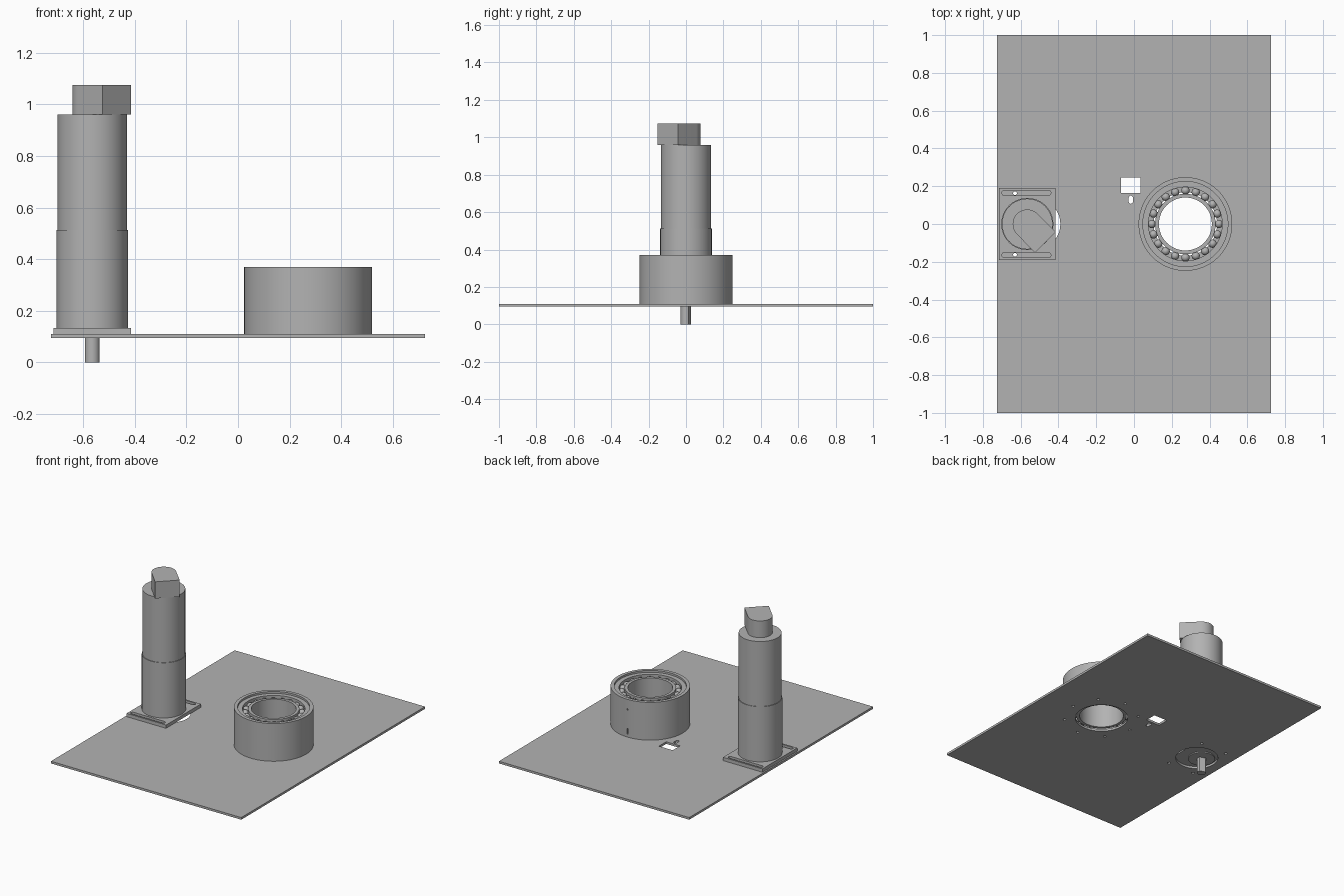
import bpy, bmesh, math
from mathutils import Matrix

if "Cube" in bpy.data.objects:
    bpy.data.objects.remove(bpy.data.objects["Cube"])

grey = bpy.data.materials.new("plain grey")
grey.use_nodes = True
grey.diffuse_color = (0.45, 0.45, 0.45, 1)
grey.node_tree.nodes["Principled BSDF"].inputs["Base Color"].default_value = grey.diffuse_color


def finish(name, bm):
    """Turn a bmesh into a grey object with sharp edges kept."""
    bmesh.ops.recalc_face_normals(bm, faces=bm.faces)
    mesh = bpy.data.meshes.new(name)
    bm.to_mesh(mesh)
    bm.free()
    mesh.materials.append(grey)
    obj = bpy.data.objects.new(name, mesh)
    bpy.context.collection.objects.link(obj)
    smooth(obj)
    return obj


def select(obj):
    bpy.ops.object.select_all(action='DESELECT')
    obj.select_set(True)
    bpy.context.view_layer.objects.active = obj


def smooth(obj):
    select(obj)
    bpy.ops.object.shade_smooth_by_angle(angle=math.radians(30))


def arc(cx, cy, r, start=0, end=360, n=64):
    """Points on an arc; a full circle leaves out the repeated point."""
    count = n if end - start == 360 else n + 1
    angles = [math.radians(start + (end - start) * i / n) for i in range(count)]
    return [(cx + r * math.cos(a), cy + r * math.sin(a)) for a in angles]


def rect(x0, x1, y0, y1):
    return [(x0, y0), (x1, y0), (x1, y1), (x0, y1)]


def slot(x0, x1, y, r):
    return arc(x1 - r, y, r, -90, 90, 12) + arc(x0 + r, y, r, 90, 270, 12)


def prisms(name, outlines, z0, z1):
    """Extrude each flat outline between two heights."""
    bm = bmesh.new()
    for points in outlines:
        face = bm.faces.new([bm.verts.new((x, y, z0)) for x, y in points])
        top = bmesh.ops.extrude_face_region(bm, geom=[face], use_keep_orig=True)
        moved = [v for v in top["geom"] if isinstance(v, bmesh.types.BMVert)]
        bmesh.ops.translate(bm, verts=moved, vec=(0, 0, z1 - z0))
    return finish(name, bm)


def ring(name, cx, inner, outer, z0, z1, n=96):
    """Round sleeve with a rectangular section and slightly broken edges."""
    bm = bmesh.new()
    section = [(inner, z0), (outer, z0), (outer, z1), (inner, z1)]
    loops = [[bm.verts.new((cx + r * math.cos(a), r * math.sin(a), z)) for r, z in section]
             for a in (math.tau * i / n for i in range(n))]
    for i, loop in enumerate(loops):
        after = loops[(i + 1) % n]
        for j in range(4):
            k = (j + 1) % 4
            bm.faces.new((loop[j], after[j], after[k], loop[k]))
    return finish(name, bm)


def cut(obj, outlines, z0, z1):
    cutter = prisms("cutter", outlines, z0, z1)
    cutter.hide_render = True
    mod = obj.modifiers.new("cut", 'BOOLEAN')
    mod.operation, mod.solver, mod.object = 'DIFFERENCE', 'EXACT', cutter
    select(obj)
    # the cut goes beneath any shading modifier
    bpy.ops.object.modifier_move_to_index(modifier="cut", index=0)
    bpy.ops.object.modifier_apply(modifier="cut")
    bpy.data.objects.remove(cutter)
    smooth(obj)


MOTOR_X, BEARING_X = -0.565, 0.272
BASE, TOP = 0.095, 0.11

# Mounting plate with its openings and screw holes
plate = prisms("mounting_plate", [rect(-0.725, 0.725, -1, 1)], BASE, TOP)
holes = [
    arc(BEARING_X, 0, 0.168, n=96),
    arc(-0.525, 0, 0.135),
    rect(-0.07, 0.035, 0.165, 0.245),
    [(y, x) for x, y in reversed(slot(0.107, 0.15, -0.017, 0.011))],
]
holes += [arc(x, y, 0.01, n=16) for x in (-0.63, -0.43) for y in (-0.163, 0.163)]
holes += [arc(x, y, 0.009, n=16) for x, y in arc(BEARING_X, 0, 0.237, n=8)]
cut(plate, holes, BASE - 0.05, TOP + 0.05)

# Bearing housing with a small opening and a notch at the back
housing = ring("bearing_housing", BEARING_X, 0.225, 0.248, TOP, 0.37)
cut(housing, [rect(BEARING_X - 0.005, BEARING_X + 0.005, 0.232, 0.26)], 0.13, 0.17)
cut(housing, [rect(BEARING_X - 0.005, BEARING_X + 0.005, 0.232, 0.26)], 0.295, 0.305)

# Bearing races
ring("outer_race", BEARING_X, 0.195, 0.225, TOP, 0.357)
ring("inner_race", BEARING_X, 0.14, 0.16, TOP, 0.357)

# Two rows of bearing balls
bm = bmesh.new()
for z in (0.145, 0.328):
    for x, y in arc(BEARING_X, 0, 0.1775, n=20):
        bmesh.ops.create_uvsphere(bm, u_segments=16, v_segments=10, radius=0.022,
                                  matrix=Matrix.Translation((x, y, z)))
finish("bearing_balls", bm)

# Slotted motor foot
foot = prisms("motor_foot", [rect(-0.715, -0.415, -0.19, 0.19)], TOP, 0.133)
cut(foot, [slot(-0.7, -0.44, y, 0.013) for y in (-0.165, 0.165)], 0.08, 0.2)
prisms("motor_boss", [arc(MOTOR_X, 0, 0.085)], 0.102, TOP)

# Gearbox and motor body
prisms("gearbox", [arc(MOTOR_X, 0, 0.138)], 0.133, 0.513)
prisms("motor_body", [arc(MOTOR_X, 0, 0.134)], 0.513, 0.96)

# Terminal block: round back running out to a square corner
prisms("terminal_block",
       [arc(MOTOR_X, 0, 0.077, 45, 225, 32) + [(-0.525, -0.152), (-0.415, -0.042)]],
       0.96, 1.075)

# Output shaft with one flat
prisms("output_shaft", [arc(MOTOR_X, 0, 0.029, 115, 385, 36)], 0, 0.102)
